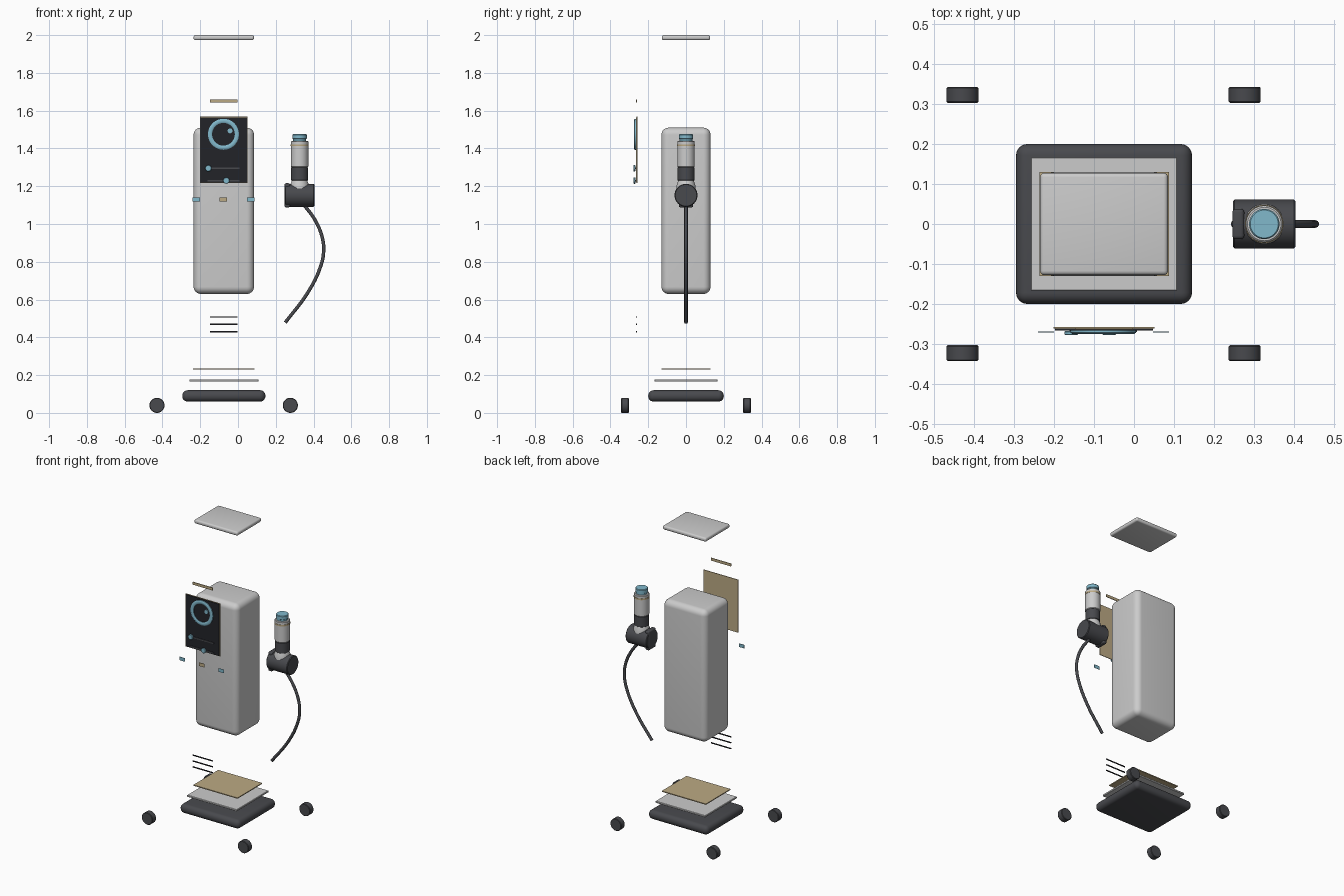
import bpy, bmesh
from math import radians, pi
from mathutils import Matrix, Vector

if "Cube" in bpy.data.objects:
    bpy.data.objects.remove(bpy.data.objects["Cube"])


def material(name, rgb):
    m = bpy.data.materials.new(name)
    m.diffuse_color = (*rgb, 1)
    m.use_nodes = True
    m.node_tree.nodes["Principled BSDF"].inputs["Base Color"].default_value = m.diffuse_color
    return m


SHELL = material("shell_white", (0.70, 0.69, 0.67))
DARK = material("dark_grey", (0.065, 0.067, 0.075))
BLACK = material("panel_black", (0.016, 0.017, 0.022))
BLUE = material("soft_blue", (0.22, 0.48, 0.60))
TAN = material("tan", (0.50, 0.40, 0.23))


def finish(name, bm, mat, angle=35):
    bmesh.ops.recalc_face_normals(bm, faces=bm.faces)
    me = bpy.data.meshes.new(name)
    bm.to_mesh(me)
    bm.free()
    ob = bpy.data.objects.new(name, me)
    bpy.context.collection.objects.link(ob)
    me.materials.append(mat)
    bpy.ops.object.select_all(action='DESELECT')
    ob.select_set(True)
    bpy.context.view_layer.objects.active = ob
    bpy.ops.object.shade_smooth_by_angle(angle=radians(angle))
    return ob


def box(name, x, y, z, mat, bevel=0, segments=5):
    """Box from (min, max) ranges, optionally rounded."""
    bm = bmesh.new()
    size = [r[1] - r[0] for r in (x, y, z)]
    mid = [(r[1] + r[0]) / 2 for r in (x, y, z)]
    bmesh.ops.create_cube(bm, size=1, matrix=Matrix.Translation(mid) @ Matrix.Diagonal((*size, 1)))
    if bevel:
        bmesh.ops.bevel(bm, geom=bm.edges[:], offset=bevel, segments=segments,
                        profile=0.5, affect='EDGES')
    return finish(name, bm, mat)


def lathe(name, profile, centre, axis, mat, sides=40, closed=False):
    """Spin a (radius, height) profile about the given axis through centre."""
    bm = bmesh.new()
    verts = [bm.verts.new((r, 0, h)) for r, h in profile]
    edges = [bm.edges.new(p) for p in zip(verts, verts[1:])]
    if closed:
        edges.append(bm.edges.new((verts[-1], verts[0])))
    bmesh.ops.spin(bm, geom=verts + edges, cent=(0, 0, 0), axis=(0, 0, 1),
                   angle=2 * pi, steps=sides)
    bmesh.ops.remove_doubles(bm, verts=bm.verts, dist=1e-5)
    turn = Vector((0, 0, 1)).rotation_difference(Vector(axis)).to_matrix().to_4x4()
    bm.transform(Matrix.Translation(centre) @ turn)
    return finish(name, bm, mat)


def cylinder(name, r, h0, h1, centre, axis, mat, chamfer=0.0, sides=40):
    c = chamfer
    pts = [(0, h0), (r - c, h0), (r, h0 + c), (r, h1 - c), (r - c, h1), (0, h1)]
    if not c:
        pts = [(0, h0), (r, h0), (r, h1), (0, h1)]
    return lathe(name, pts, centre, axis, mat, sides)


CX = -0.075  # centre line of the cabinet


def span(half, c=CX):
    return (c - half, c + half)


# cabinet, lid, base and floating trays
box("cabinet_body", span(0.16), (-0.13, 0.13), (0.63, 1.51), SHELL, 0.038, 8)
box("cabinet_lid", span(0.16), (-0.128, 0.128), (1.973, 2.0), SHELL, 0.011, 4)
box("base_plinth", span(0.22), (-0.2, 0.2), (0.06, 0.12), DARK, 0.028, 6)
box("base_tray", span(0.183), (-0.167, 0.167), (0.165, 0.177), SHELL, 0.002, 1)
box("tan_gasket", span(0.162), (-0.13, 0.13), (0.230, 0.236), TAN)

# four wheels
for sx, x in (("left", -0.429), ("right", 0.277)):
    for sy, y in (("front", -0.323), ("back", 0.323)):
        cylinder(f"wheel_{sy}_{sx}", 0.04, -0.02, 0.02, (x, y, 0.04), (0, 1, 0), DARK, 0.003)

# display panel with tan backing
F = (0, -1, 0)
box("panel_backing", span(0.126), (-0.262, -0.258), (1.217, 1.568), TAN)
box("display_panel", span(0.123), (-0.266, -0.262), (1.22, 1.565), BLACK)
lathe("dial_ring", [(0.06, 0), (0.06, 0.006), (0.065, 0.009), (0.077, 0.009), (0.082, 0.006), (0.082, 0)],
      (-0.077, -0.266, 1.475), F, BLUE, 56, True)
cylinder("dial_face", 0.06, 0, 0.003, (-0.077, -0.266, 1.475), F, BLACK)
cylinder("dial_marker", 0.013, 0, 0.008, (-0.042, -0.267, 1.493), F, BLUE, sides=24)
for i, (z, kx) in enumerate(((1.295, -0.157), (1.23, -0.062))):
    box(f"slider_track_{i + 1}", span(0.085, -0.077), (-0.27, -0.266), (z - 0.004, z + 0.004), DARK)
    cylinder(f"slider_knob_{i + 1}", 0.017, 0, 0.010, (kx, -0.268, z), F, BLUE, 0.002, 28)

# floating trim pieces in front of the cabinet
for name, x, mat in (("left", -0.22, BLUE), ("middle", -0.077, TAN), ("right", 0.067, BLUE)):
    box(f"indicator_{name}", span(0.02, x), (-0.271, -0.269), (1.118, 1.141), mat)
box("name_strip", span(0.073), (-0.264, -0.260), (1.642, 1.66), TAN)
for i, z in enumerate((0.43, 0.469, 0.508)):
    box(f"vent_slat_{i + 1}", span(0.073), (-0.264, -0.260), (z - 0.0035, z + 0.0035), BLACK)

# hand unit: horizontal barrel with upright nozzle
HX = 0.326
cylinder("handle_barrel", 0.061, -0.078, 0.078, (HX, 0, 1.152), (1, 0, 0), DARK, 0.004, 48)
box("handle_trigger", (0.246, 0.276), (-0.038, 0.038), (1.088, 1.216), DARK, 0.009, 4)
UP = (0, 0, 1)
lathe("nozzle_neck", [(0, 1.17), (0.05, 1.17), (0.05, 1.205), (0.040, 1.232), (0, 1.232)],
      (HX, 0, 0), UP, SHELL)
cylinder("nozzle_grip", 0.045, 1.23, 1.30, (HX, 0, 0), UP, DARK, 0.002)
cylinder("nozzle_tube", 0.046, 1.30, 1.44, (HX, 0, 0), UP, SHELL, 0.004)
lathe("nozzle_band", [(0.043, 1.412), (0.048, 1.412), (0.048, 1.422), (0.043, 1.422)],
      (HX, 0, 0), UP, TAN, 40, True)
lathe("nozzle_cap", [(0, 1.435), (0.034, 1.435), (0.034, 1.449), (0.038, 1.452),
                     (0.038, 1.472), (0.035, 1.476), (0, 1.476)], (HX, 0, 0), UP, BLUE)

# hanging cable
curve = bpy.data.curves.new("cable", 'CURVE')
curve.dimensions = '3D'
curve.bevel_depth = 0.0095
curve.bevel_resolution = 3
curve.use_fill_caps = True
path = [(0.343, 1.11), (0.41, 1.017), (0.448, 0.92), (0.453, 0.85),
        (0.437, 0.775), (0.372, 0.641), (0.25, 0.478)]
sp = curve.splines.new('BEZIER')
sp.bezier_points.add(len(path) - 1)
for bp, (x, z) in zip(sp.bezier_points, path):
    bp.co = (x, 0, z)
    bp.handle_left_type = bp.handle_right_type = 'AUTO'
curve.materials.append(DARK)
cable = bpy.data.objects.new("cable", curve)
bpy.context.collection.objects.link(cable)
